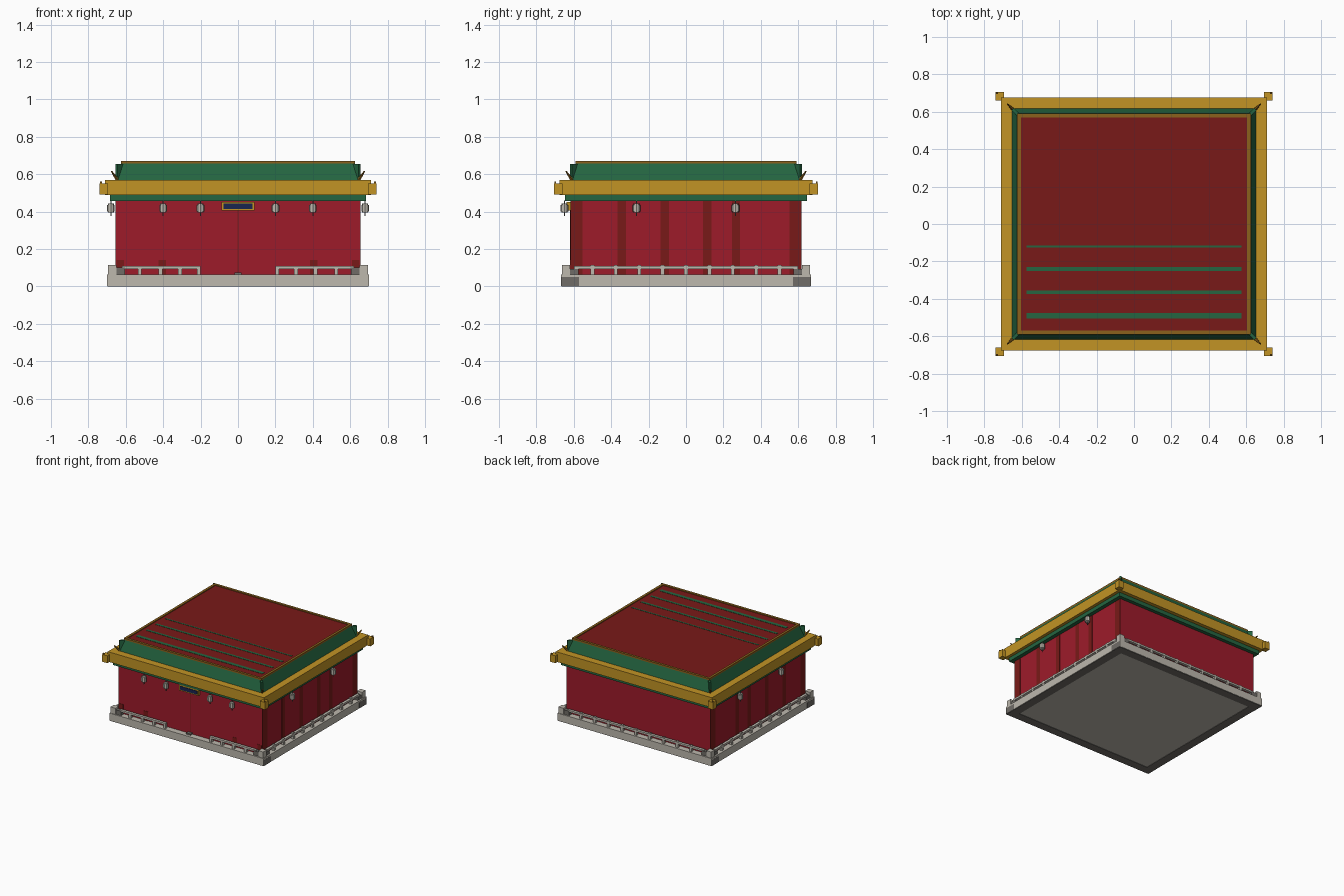
import bpy, bmesh
from mathutils import Vector, Matrix

old = bpy.data.objects.get("Cube")
if old:
    bpy.data.objects.remove(old, do_unlink=True)


def material(name, r, g, b):
    m = bpy.data.materials.new(name)
    m.use_nodes = True
    m.diffuse_color = (r, g, b, 1)
    m.node_tree.nodes["Principled BSDF"].inputs["Base Color"].default_value = (r, g, b, 1)
    return m


WALL = material("wall red", .34, .011, .023)
DARK_RED = material("dark red", .19, .01, .009)
GOLD = material("gold", .54, .295, .018)
BRONZE = material("dark gold", .26, .12, .012)
GREEN = material("roof green", .018, .13, .052)
STONE = material("pale stone", .51, .48, .42)
DARK_STONE = material("dark stone", .16, .15, .135)
NAVY = material("plaque navy", .009, .018, .08)
SIDES = (-1, 1)


def finish(name, bm, mat):
    bmesh.ops.recalc_face_normals(bm, faces=bm.faces)
    mesh = bpy.data.meshes.new(name)
    bm.to_mesh(mesh)
    bm.free()
    mesh.materials.append(mat)
    obj = bpy.data.objects.new(name, mesh)
    bpy.context.collection.objects.link(obj)
    return obj


def add_box(bm, x, y, z):
    """Box from (min, max) ranges."""
    verts = bmesh.ops.create_cube(bm, size=1)["verts"]
    for v in verts:
        v.co = Vector([(a + b) / 2 + c * (b - a) for (a, b), c in zip((x, y, z), v.co)])
    return verts


def boxes(name, mat, items):
    bm = bmesh.new()
    for item in items:
        add_box(bm, *item)
    return finish(name, bm, mat)


def slab(hx, hy, z0, z1):
    return (-hx, hx), (-hy, hy), (z0, z1)


def around(x, y, z0, z1, half):
    return (x - half, x + half), (y - half, y + half), (z0, z1)


def frame(hx, hy, z0, z1, w):
    """Four bars forming a rectangular ring."""
    bars = []
    for s in SIDES:
        cx, cy = s * (hx - w / 2), s * (hy - w / 2)
        bars.append(((cx - w / 2, cx + w / 2), (-hy, hy), (z0, z1)))
        bars.append(((-hx + w, hx - w), (cy - w / 2, cy + w / 2), (z0, z1)))
    return bars


# Stone platform with darker corner panels and a darker rim underneath
boxes("platform", STONE, [slab(.70, .668, .003, .064)])
boxes("platform_under_rim", DARK_STONE, frame(.697, .665, 0, .005, .07))
boxes("platform_corner_panels", DARK_STONE,
      [((s * .70 - .001, s * .70 + .001), (t * .62 - .047, t * .62 + .047), (.002, .05))
       for s in SIDES for t in SIDES])
boxes("threshold", DARK_STONE, [((-.02, .02), (-.645, -.61), (.06, .075))])

# Railings: closed on three sides, with an entrance gap at the front
rails, posts = [], []
for s in SIDES:
    rails.append(((s * .675 - .011, s * .675 + .011), (-.6, .6), (.093, .108)))
    rails.append((tuple(sorted((s * .2, s * .62))), (-.656, -.634), (.093, .108)))
    posts += [around(s * .675, i * .125, .06, .113, .01) for i in range(-4, 5)]
    posts += [around(s * x, -.645, .06, .108, .01) for x in (.21, .31, .415, .525)]
rails.append(((-.62, .62), (.634, .656), (.093, .108)))
posts += [around(i * .125, .645, .06, .113, .01) for i in range(-4, 5)]
boxes("railing_bars", STONE, rails)
boxes("railing_posts", STONE, posts)
boxes("railing_corner_posts", STONE,
      [((s * .672 - .022, s * .672 + .022), (t * .642 - .022, t * .642 + .022), (.06, .115))
       for s in SIDES for t in SIDES])
boxes("railing_corner_blocks", DARK_STONE,
      [b for s in SIDES for t in SIDES for b in (
          ((s * .628 - .025, s * .628 + .025), (t * .642 - .016, t * .642 + .016), (.064, .1)),
          ((s * .672 - .015, s * .672 + .015), (t * .6 - .025, t * .6 + .025), (.064, .092)))])

# Walls with flush timber columns on the two sides
boxes("walls", WALL, [slab(.653, .618, .06, .48)])
boxes("side_columns", DARK_RED,
      [((s * .653 - .001, s * .653 + .001), (y - w, y + w), (.064, .46))
       for s in SIDES
       for y, w in ((-.586, .032), (-.343, .022), (-.113, .022), (.113, .022),
                    (.268, .022), (.586, .032))])
boxes("front_column_feet", DARK_RED,
      [((x - .02, x + .02), (-.62, -.616), (.064, .14)) for x in (-.63, -.405, .405, .63)])
boxes("door_seam", DARK_RED, [((-.002, .002), (-.619, -.615), (.064, .41))])

# Plaque above the entrance
boxes("plaque_frame", GOLD, [((-.088, .088), (-.64, -.61), (.405, .452))])
boxes("plaque_panel", NAVY, [((-.078, .078), (-.644, -.638), (.414, .443))])

# Eaves
boxes("eave_underside", GREEN, [slab(.685, .647, .456, .49)])
boxes("eave_band", GOLD, [slab(.71, .677, .488, .57)])
boxes("eave_corner_blocks", GOLD,
      [around(s * .717, t * .683, .49, .55, .023) for s in SIDES for t in SIDES])
boxes("eave_corner_tips", BRONZE,
      [around(s * .733, t * .699, .545, .56, .005) for s in SIDES for t in SIDES])

# Sloping roof skirt
bm = bmesh.new()
for v in add_box(bm, *slab(.654, .619, .565, .66)):
    if v.co.z > .6:
        v.co.x *= .624 / .654
        v.co.y *= .589 / .619
finish("roof_skirt", bm, GREEN)

# Upright wedge ridges on the roof corners
bm = bmesh.new()
for s in SIDES:
    for t in SIDES:
        side = Vector((s, -t, 0)).normalized() * .008
        pts = [Vector((s * x, t * (x - .035), z))
               for x, z in ((.645, .57), (.612, .655), (.649, .655), (.649, .57))]
        a = [bm.verts.new(p + side) for p in pts]
        b = [bm.verts.new(p - side) for p in pts]
        bm.faces.new(a)
        bm.faces.new(b[::-1])
        for i in range(4):
            j = (i + 1) % 4
            bm.faces.new((a[i], b[i], b[j], a[j]))
finish("roof_hip_ridges", bm, GREEN)

# Small upturned horns at the corners
bm = bmesh.new()
for s in SIDES:
    for t in SIDES:
        start, end = Vector((s * .645, t * .61, .57)), Vector((s * .676, t * .641, .615))
        axis = end - start
        turn = axis.to_track_quat("Z", "Y").to_matrix().to_4x4()
        bmesh.ops.create_cone(bm, cap_ends=True, segments=6, radius1=.01, radius2=.004,
                              depth=axis.length,
                              matrix=Matrix.Translation((start + end) / 2) @ turn)
finish("corner_horns", bm, BRONZE)

# Flat roof deck, its edging and the green strips across its front half
boxes("roof_deck", DARK_RED, [slab(.61, .575, .64, .664)])
boxes("roof_edging", BRONZE, frame(.625, .59, .655, .671, .02))
boxes("roof_deck_strips", GREEN,
      [((-.575, .575), (y - w, y + w), (.662, .666))
       for y, w in ((-.12, .006), (-.24, .01), (-.365, .01), (-.49, .015))])

# Hanging lanterns under the eaves
spots = [(x, -.65) for x in (-.4, -.2, .2, .4)]
spots += [(s * .68, y) for s in SIDES for y in (-.265, .265)]
lanterns, cords = bmesh.new(), bmesh.new()
for x, y in spots:
    for radius, z0, z1, target in ((.021, .4, .434, lanterns), (.016, .394, .442, lanterns),
                                   (.003, .375, .46, cords)):
        bmesh.ops.create_cone(target, cap_ends=True, segments=8, radius1=radius, radius2=radius,
                              depth=z1 - z0, matrix=Matrix.Translation((x, y, (z0 + z1) / 2)))
finish("lanterns", lanterns, STONE)
finish("lantern_cords", cords, DARK_STONE)
